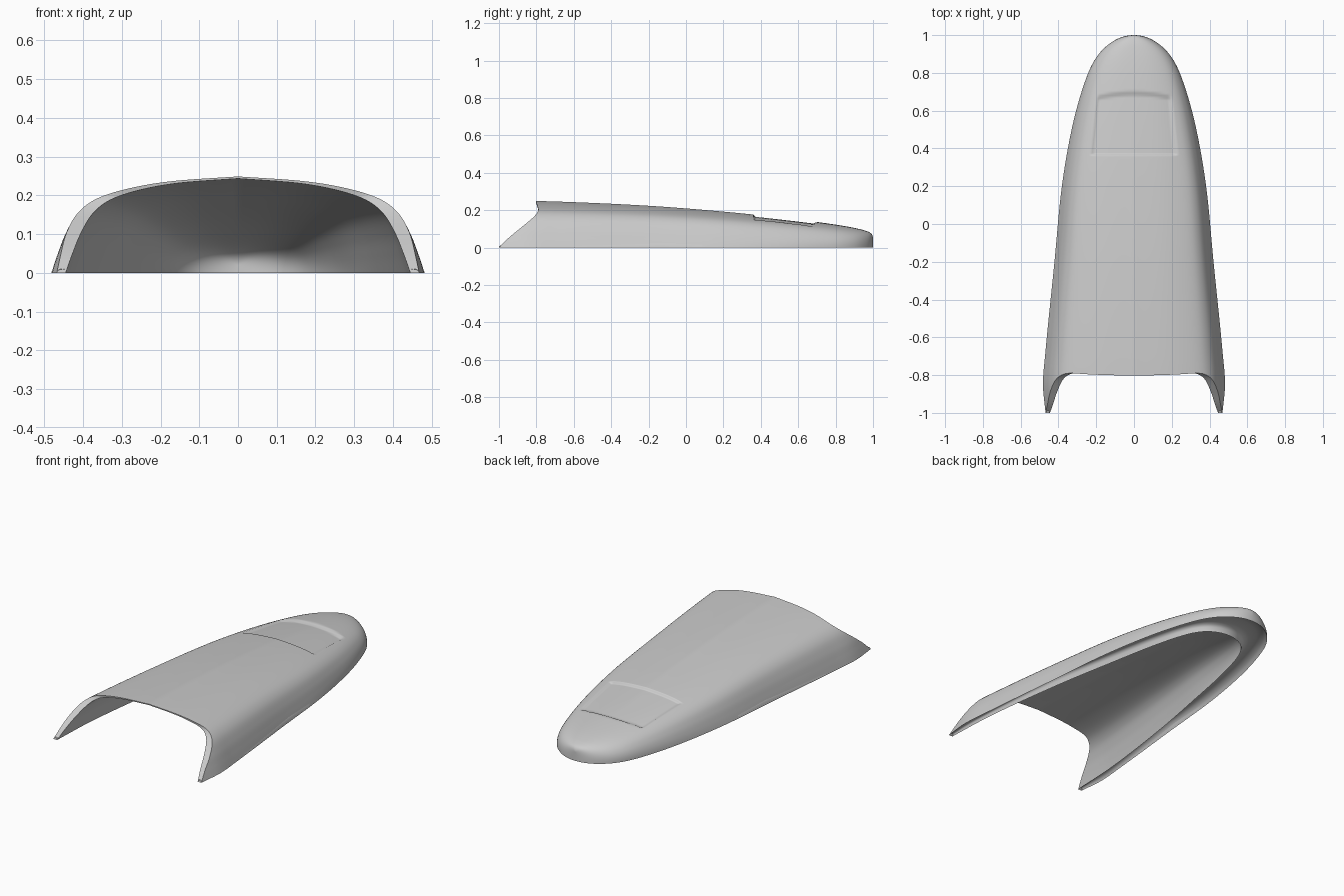
import bpy, bmesh, math

cube = bpy.data.objects.get("Cube")
if cube:
    bpy.data.objects.remove(cube, do_unlink=True)

grey = bpy.data.materials.new("plain_grey")
grey.use_nodes = True
grey.diffuse_color = (0.6, 0.6, 0.6, 1)
grey.node_tree.nodes["Principled BSDF"].inputs["Base Color"].default_value = (0.6, 0.6, 0.6, 1)

COLUMNS = 96
STATIONS = 120
POWER = 2 / 2.5       # superellipse roundness of the cross-section at the nose
SPLIT = 0.8           # past this the stations lean towards the cut rear edge

# Half width and height against the root of the distance from the nose
OUTER_W = [(0, 0), (.1, .063), (.2, .122), (.3, .178), (.4, .224), (.5, .261), (.7, .328),
           (.9, .383), (1.1, .422), (1.3, .47), (1.36, .482), (1.415, .468)]
OUTER_H = [(0, .05), (.1, .075), (.2, .09), (.3, .103), (.5, .13), (.7, .16),
           (.9, .193), (1.1, .224), (1.3, .246), (1.415, .252)]
INNER_W = [(0, 0), (.1, .06), (.2, .115), (.3, .158), (.4, .19), (.6, .245),
           (.8, .3), (1, .365), (1.225, .43), (1.342, .445)]
INNER_H = [(0, .02), (.1, .045), (.2, .065), (.4, .1), (.6, .14), (.8, .178),
           (1, .214), (1.225, .24), (1.342, .248)]
# Rear edge position against height fraction
REAR = [(0, -1), (.2, -.95), (.4, -.89), (.6, -.83), (.7, -.805),
        (.8, -.79), (.9, -.795), (1, -.803)]
# Flared side and tight shoulder: width and height fractions around the quarter section
SHOULDER_X = [(0, 1), (.15, .965), (.3, .92), (.42, .855), (.52, .76), (.65, .59), (.8, .36), (1, 0)]
SHOULDER_Z = [(0, 0), (.15, .2), (.3, .42), (.42, .63), (.52, .77), (.65, .875), (.8, .95), (1, 1)]


def curve(points, t):
    """Smooth interpolation through a few points."""
    t = min(max(t, points[0][0]), points[-1][0])
    i = 0
    while i < len(points) - 2 and t > points[i + 1][0]:
        i += 1

    def slope(k):
        a, b = points[max(k - 1, 0)], points[min(k + 1, len(points) - 1)]
        return (b[1] - a[1]) / (b[0] - a[0])
    (x0, y0), (x1, y1) = points[i], points[i + 1]
    h = x1 - x0
    f = (t - x0) / h
    return ((1 + 2 * f) * (1 - f) ** 2 * y0 + f * (1 - f) ** 2 * h * slope(i)
            + f * f * (3 - 2 * f) * y1 + f * f * (f - 1) * h * slope(i + 1))


def step(a, b, v):
    f = min(max((v - a) / (b - a), 0), 1)
    return f * f * (3 - 2 * f)


def section(j, u):
    """Cross-section fractions: rounded at the nose, shouldered further back."""
    q = 1 - abs(1 - 2 * j / COLUMNS)
    side = 1 if 2 * j < COLUMNS else -1
    a = q * math.pi / 2
    k = step(.1, .75, u)
    nose_x = max(math.cos(a), 0) ** POWER if q < 1 else 0
    x = nose_x + k * (curve(SHOULDER_X, q) - nose_x)
    z = math.sin(a) ** POWER
    return side * x, z + k * (curve(SHOULDER_Z, q) - z)


def recess(x, y):
    """Depth of the shallow panel pressed into the top."""
    half = .2 + .03 * (.69 - y) / .32
    back = .7 - .6 * x * x
    return (.011 * step(.36, .372, y) * (1 - step(back - .018, back, y))
            * (1 - step(half - .02, half, abs(x))))


def surface(nose, widths, heights, panel=False):
    """Rows of points from the nose to the cut rear edge."""
    length = nose + 1
    stations = sorted([k / STATIONS for k in range(STATIONS + 1)] + [.5605, .5625, .564, .5655])
    rows = []
    for t in stations:
        row = []
        for j in range(COLUMNS + 1):
            cx, cz = section(j, t)
            u = t
            if t > SPLIT:
                end = math.sqrt((nose - curve(REAR, cz)) / length)
                u = SPLIT + (end - SPLIT) * (t - SPLIT) / (1 - SPLIT)
            y = nose - length * u * u
            s = u * math.sqrt(length)
            x, z = curve(widths, s) * cx, curve(heights, s) * cz
            if panel and cz > .3:
                z -= recess(x, y)
            row.append((x, y, z))
        rows.append(row)
    return rows


def build(name, rows, flip=False):
    bm = bmesh.new()
    grid = [[bm.verts.new(p) for p in row] for row in rows]
    for a, b in zip(grid, grid[1:]):
        for j in range(len(a) - 1):
            quad = [a[j], a[j + 1], b[j + 1], b[j]]
            bm.faces.new(quad[::-1] if flip else quad)
    bmesh.ops.remove_doubles(bm, verts=bm.verts, dist=1e-5)
    mesh = bpy.data.meshes.new(name)
    bm.to_mesh(mesh)
    bm.free()
    mesh.materials.append(grey)
    obj = bpy.data.objects.new(name, mesh)
    bpy.context.collection.objects.link(obj)
    bpy.ops.object.select_all(action='DESELECT')
    obj.select_set(True)
    bpy.context.view_layer.objects.active = obj
    bpy.ops.object.shade_smooth_by_angle(angle=math.radians(60))


# Main skin and hollow underside
outer = surface(1, OUTER_W, OUTER_H, panel=True)
inner = surface(.8, INNER_W, INNER_H)
build("outer_shell", outer)
build("inner_liner", inner, flip=True)

# Narrow face joining both skins around the rear opening
build("rear_edge", [outer[-1], inner[-1]])


# Arched groove under the rim, between the liner edge and the outer wall
def rim(rows):
    return [r[0] for r in reversed(rows)] + [r[-1] for r in rows[1:]]


groove = []
for f, rise in [(0, 0), (.05, .6), (.12, .92), (.3, 1), (.6, .95), (.8, .75), (.93, .4), (1, 0)]:
    row = []
    for p, q in zip(rim(inner), rim(outer)):
        gap = math.dist(p[:2], q[:2])
        depth = min(.04, .4 * gap)
        row.append((p[0] + f * (q[0] - p[0]), p[1] + f * (q[1] - p[1]), rise * depth))
    groove.append(row)
build("rim_groove", groove)
